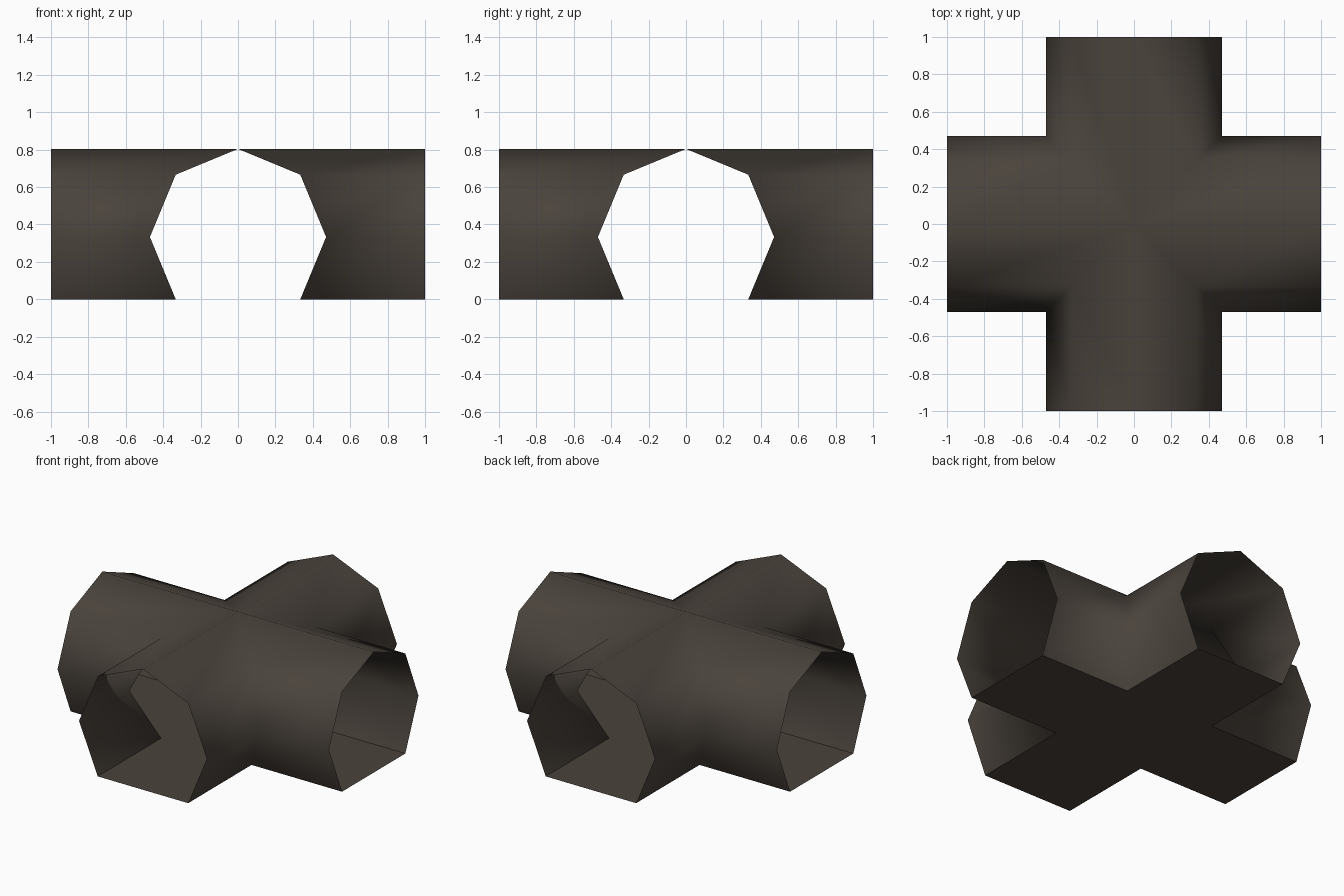
import bpy, bmesh, math
from mathutils import Matrix

if "Cube" in bpy.data.objects:
    bpy.data.objects.remove(bpy.data.objects["Cube"])

# One dark warm stone colour
mat = bpy.data.materials.new("dark_brown_grey")
mat.diffuse_color = (0.068, 0.056, 0.045, 1)
mat.use_nodes = True
mat.node_tree.nodes["Principled BSDF"].inputs["Base Color"].default_value = mat.diffuse_color

# Tunnel section: octagon cut off flat at the floor (x, z), right to left
R, CZ = 0.471, 0.333
profile = [(R * math.cos(math.radians(a)), CZ + R * math.sin(math.radians(a)))
           for a in range(-45, 226, 45)]
W = profile[0][0]  # half width of floor


def make_object(name, bm, smooth):
    bmesh.ops.remove_doubles(bm, verts=bm.verts, dist=1e-4)
    for f in bm.faces:
        f.smooth = smooth
    mesh = bpy.data.meshes.new(name)
    bm.to_mesh(mesh)
    bm.free()
    mesh.materials.append(mat)
    ob = bpy.data.objects.new(name, mesh)
    bpy.context.collection.objects.link(ob)


def add_face(bm, points, turn):
    bm.faces.new([bm.verts.new(turn @ p) for p in map(to_vec, points)])


def to_vec(p):
    return Matrix.Translation(p).translation


turns = [Matrix.Rotation(math.radians(90 * k), 3, 'Z') for k in range(4)]

# Vault: four open arms mitred along the diagonals
bm = bmesh.new()
for t in turns:
    for (xa, za), (xb, zb) in zip(profile, profile[1:]):
        za, zb = max(za, 0), max(zb, 0)
        add_face(bm, [(xa, -1, za), (xa, -abs(xa), za),
                      (xb, -abs(xb), zb), (xb, -1, zb)], t)
make_object("tunnel_vault", bm, True)

# Floor: flat cross, facing down
bm = bmesh.new()
for t in turns:
    add_face(bm, [(-W, -1, 0), (-W, -W, 0), (W, -W, 0), (W, -1, 0)], t)
add_face(bm, [(-W, -W, 0), (-W, W, 0), (W, W, 0), (W, -W, 0)], turns[0])
make_object("tunnel_floor", bm, False)
